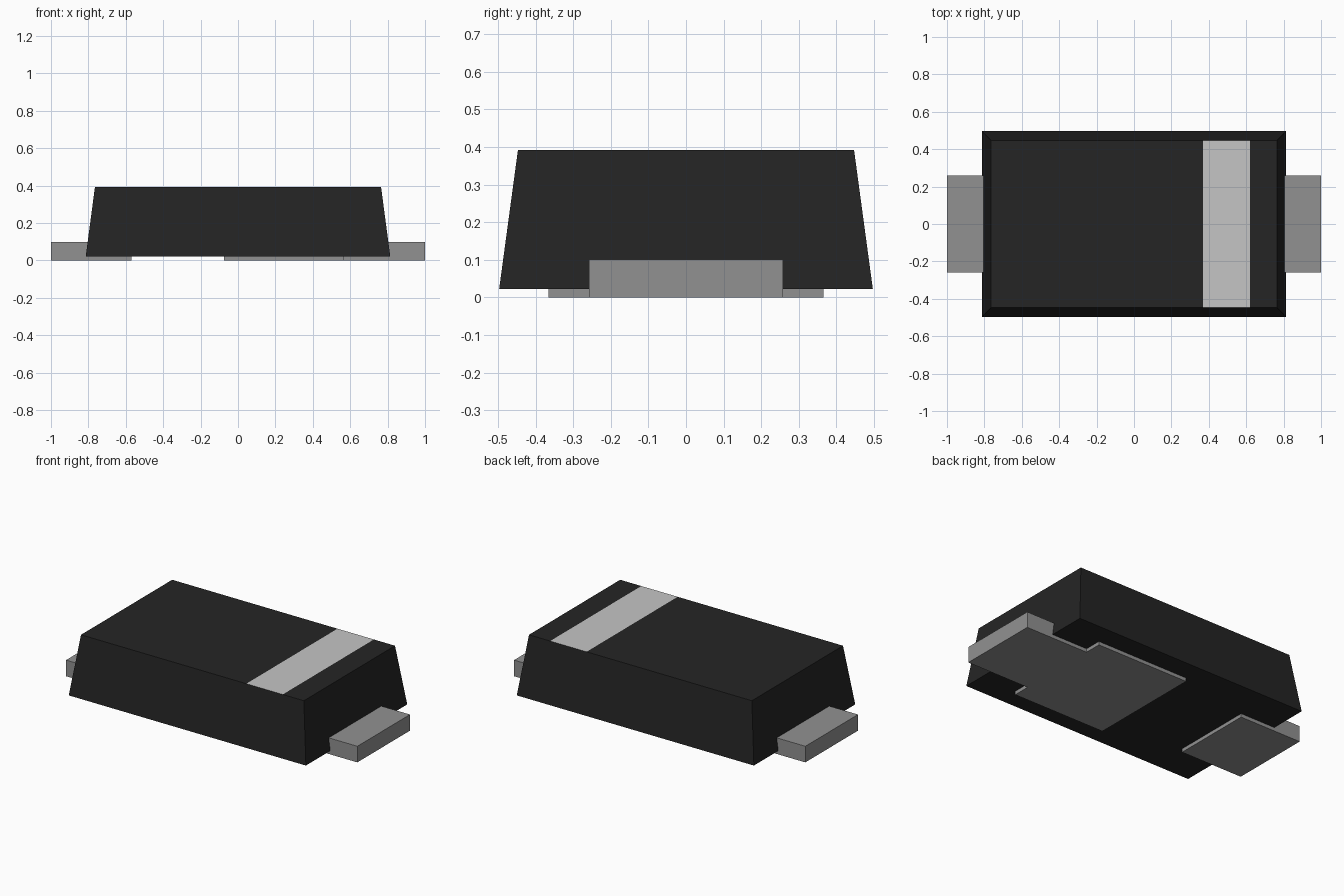
import bpy, bmesh
from mathutils import Vector

cube = bpy.data.objects.get("Cube")
if cube:
    bpy.data.objects.remove(cube, do_unlink=True)


def material(name, v):
    m = bpy.data.materials.new(name)
    m.use_nodes = True
    m.diffuse_color = (v, v, v, 1)
    m.node_tree.nodes["Principled BSDF"].inputs["Base Color"].default_value = (v, v, v, 1)
    return m


black = material("black plastic", 0.0178)
metal = material("grey metal", 0.285)
pale = material("pale grey marking", 0.56)


def finish(bm, name, *mats):
    bmesh.ops.recalc_face_normals(bm, faces=bm.faces[:])
    mesh = bpy.data.meshes.new(name)
    bm.to_mesh(mesh)
    bm.free()
    for m in mats:
        mesh.materials.append(m)
    obj = bpy.data.objects.new(name, mesh)
    bpy.context.collection.objects.link(obj)
    return obj


def prism(name, outline, z0, z1, mat):
    """Flat outline in x, y raised from z0 to z1."""
    bm = bmesh.new()
    face = bm.faces.new([bm.verts.new((x, y, z0)) for x, y in outline])
    top = bmesh.ops.extrude_face_region(bm, geom=[face])["geom"]
    for v in top:
        if isinstance(v, bmesh.types.BMVert):
            v.co.z = z1
    return finish(bm, name, mat)


def rect(x0, x1, y):
    return [(x0, -y), (x1, -y), (x1, y), (x0, y)]


# Tapered body, with the marking band cut into its top face
Z0, Z1 = 0.022, 0.392
bm = bmesh.new()
bmesh.ops.create_cube(bm, size=2)
for v in bm.verts:
    sx, sy = (0.765, 0.447) if v.co.z > 0 else (0.814, 0.497)
    v.co = Vector((v.co.x * sx, v.co.y * sy, Z1 if v.co.z > 0 else Z0))


def top_faces():
    return [f for f in bm.faces if all(v.co.z > Z1 - 0.001 for v in f.verts)]


for x in (0.37, 0.62):
    faces = top_faces()
    edges = list({e for f in faces for e in f.edges})
    bmesh.ops.bisect_plane(bm, geom=faces + edges, plane_co=(x, 0, 0), plane_no=(1, 0, 0))
for f in top_faces():
    if 0.37 < f.calc_center_median().x < 0.62:
        f.material_index = 1
finish(bm, "body", black, pale)

# End terminals and the wide pad underneath
prism("right_terminal", rect(-1.0, -0.57, 0.258), 0, 0.1, metal)
prism("left_terminal", rect(0.565, 1.0, 0.258), 0, 0.1, metal)
prism("wide_bottom_pad", rect(-0.075, 0.565, 0.366), 0, 0.03, metal)
